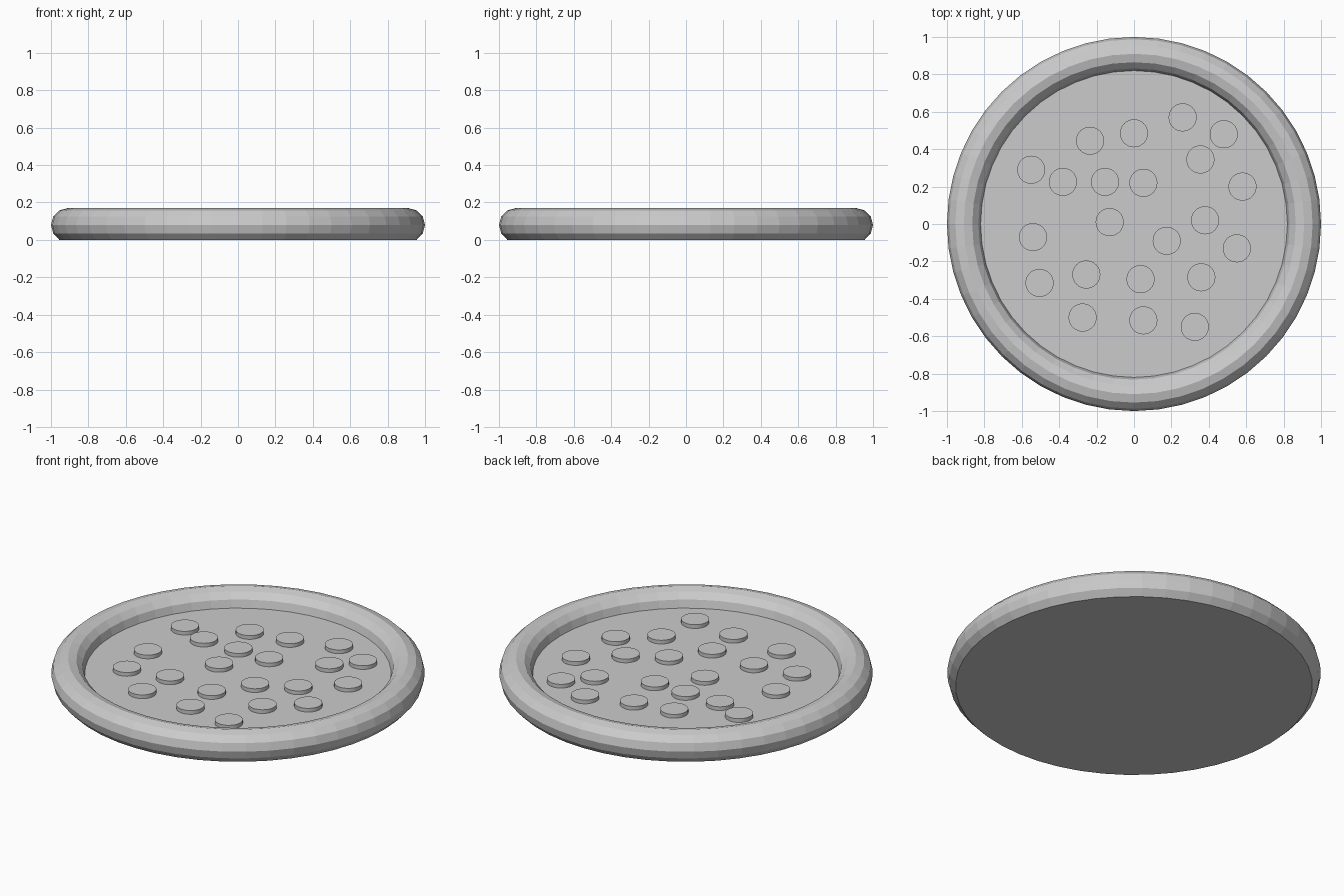
import bpy, bmesh, math

if "Cube" in bpy.data.objects:
    bpy.data.objects.remove(bpy.data.objects["Cube"])

SEGS = 48
R, r, ZC = 0.91, 0.09, 0.08      # crust ring radius, tube radius, tube height


def finish(name, bm):
    mesh = bpy.data.meshes.new(name)
    bmesh.ops.recalc_face_normals(bm, faces=bm.faces)
    bm.to_mesh(mesh)
    bm.free()
    obj = bpy.data.objects.new(name, mesh)
    bpy.context.collection.objects.link(obj)
    return obj


def disc(name, x, y, z0, z1, radius, segs):
    bm = bmesh.new()
    bmesh.ops.create_cone(bm, cap_ends=True, segments=segs, radius1=radius,
                          radius2=radius, depth=z1 - z0)
    bmesh.ops.translate(bm, verts=bm.verts, vec=(x, y, (z0 + z1) / 2))
    return finish(name, bm)


# Crust: 12-sided tube swept round, flattened underneath into one flat base
angles = [math.radians(a) for a in range(-60, 211, 30)]
profile = [(R + r * math.cos(a), max(0, ZC + r * math.sin(a))) for a in angles]
profile[0] = (profile[0][0], 0)
bm = bmesh.new()
rings = []
for i in range(SEGS):
    t = 2 * math.pi * i / SEGS
    rings.append([bm.verts.new((p * math.cos(t), p * math.sin(t), z)) for p, z in profile])
for i in range(SEGS):
    a, b = rings[i], rings[(i + 1) % SEGS]
    for k in range(len(profile) - 1):
        bm.faces.new((a[k], b[k], b[k + 1], a[k + 1]))
bm.faces.new([ring[0] for ring in reversed(rings)])
bm.faces.new([ring[-1] for ring in rings])
finish("crust", bm)

# Cheese layer filling the inside of the crust
disc("cheese", 0, 0, 0.04, 0.08, 0.822, SEGS)

# Round topping slices
toppings = [(.26, .57), (.48, .48), (0, .485), (-.235, .445), (.355, .345),
            (-.55, .29), (-.38, .225), (-.155, .225), (.05, .22), (.58, .2),
            (-.13, .01), (.38, .02), (-.54, -.07), (.175, -.09), (.55, -.13),
            (-.505, -.315), (-.255, -.27), (.035, -.295), (.36, -.285),
            (-.275, -.5), (.05, -.515), (.325, -.55)]
for i, (x, y) in enumerate(toppings):
    disc(f"topping_slice_{i + 1}", x, y, 0.07, 0.102, 0.075, 32)
